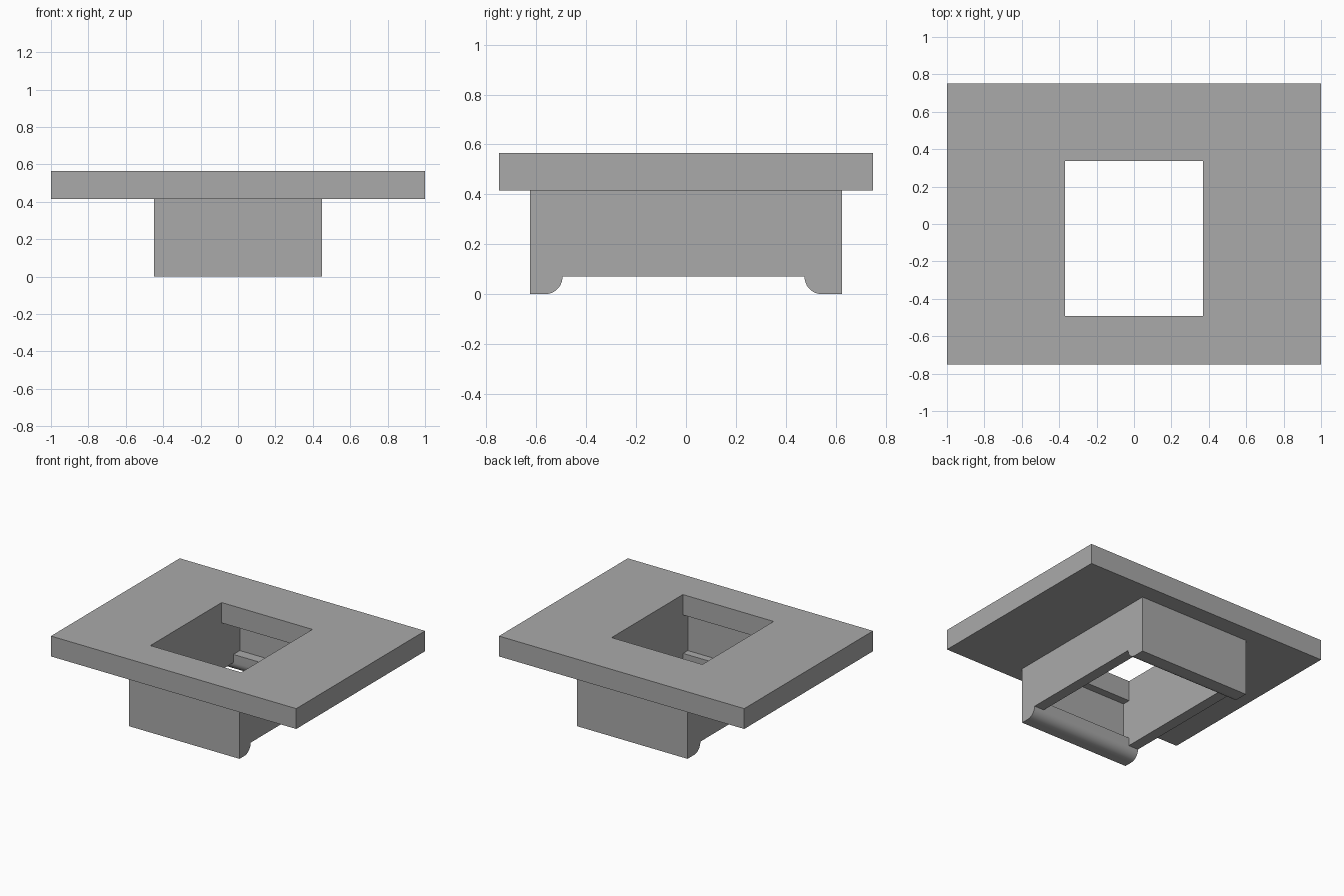
import bpy, bmesh, math

cube = bpy.data.objects.get("Cube")
if cube:
    bpy.data.objects.remove(cube, do_unlink=True)

grey = bpy.data.materials.new("plain_grey")
grey.use_nodes = True
colour = (0.4, 0.4, 0.4, 1)
grey.diffuse_color = colour
grey.node_tree.nodes["Principled BSDF"].inputs["Base Color"].default_value = colour

PLATE_BOTTOM, PLATE_TOP = 0.415, 0.565
HALF_HOLE = 0.37
FRONT, BACK = -0.495, 0.475        # inner tips of the two feet
FOOT_R = 0.07


def prism(name, profile, half_width):
    """Extrude a (y, z) profile along x, centred on x = 0."""
    bm = bmesh.new()
    face = bm.faces.new([bm.verts.new((-half_width, y, z)) for y, z in profile])
    new = bmesh.ops.extrude_face_region(bm, geom=[face])["geom"]
    verts = [g for g in new if isinstance(g, bmesh.types.BMVert)]
    bmesh.ops.translate(bm, verts=verts, vec=(2 * half_width, 0, 0))
    bmesh.ops.recalc_face_normals(bm, faces=bm.faces)
    mesh = bpy.data.meshes.new(name)
    bm.to_mesh(mesh)
    bm.free()
    mesh.materials.append(grey)
    obj = bpy.data.objects.new(name, mesh)
    bpy.context.collection.objects.link(obj)
    return obj


def rect(y0, y1, z0, z1):
    return [(y0, z0), (y1, z0), (y1, z1), (y0, z1)]


def cut(obj, cutter):
    mod = obj.modifiers.new("opening", "BOOLEAN")
    mod.operation = "DIFFERENCE"
    mod.solver = "EXACT"
    mod.object = cutter
    cutter.hide_render = True
    bpy.context.view_layer.objects.active = obj
    bpy.ops.object.modifier_apply(modifier=mod.name)
    bpy.data.objects.remove(cutter, do_unlink=True)


def foot_curve(tip, side, steps=12):
    """Quarter round from the foot's flat bottom up to its inner tip."""
    centre = tip + side * FOOT_R
    angles = [math.pi / 2 * i / steps for i in range(steps + 1)]
    return [(centre - side * FOOT_R * math.sin(a), FOOT_R - FOOT_R * math.cos(a))
            for a in angles]


# Face plate with its off-centre opening
plate = prism("face_plate", rect(-0.75, 0.75, PLATE_BOTTOM, PLATE_TOP), 1.0)
cut(plate, prism("plate_cutter", rect(-0.492, 0.338, 0.3, 0.7), HALF_HOLE))

# Socket housing with rounded feet at both ends
outline = ([(-0.625, PLATE_BOTTOM), (-0.625, 0)] + foot_curve(FRONT, -1)
           + foot_curve(BACK, 1)[::-1] + [(0.625, 0), (0.625, PLATE_BOTTOM)])
housing = prism("socket_housing", outline, 0.45)

# Cavity, wider above the retaining ledges
ledge, wall = 0.13, 0.55
cavity = [(FRONT, -0.1), (FRONT, ledge), (-wall, ledge), (-wall, 0.5),
          (wall, 0.5), (wall, ledge), (BACK, ledge), (BACK, -0.1)]
cut(housing, prism("cavity_cutter", cavity, HALF_HOLE))

# Smooth only the rounded feet
for obj in (plate, housing):
    bpy.ops.object.select_all(action="DESELECT")
    obj.select_set(True)
    bpy.context.view_layer.objects.active = obj
    bpy.ops.object.shade_smooth_by_angle(angle=math.radians(30))
